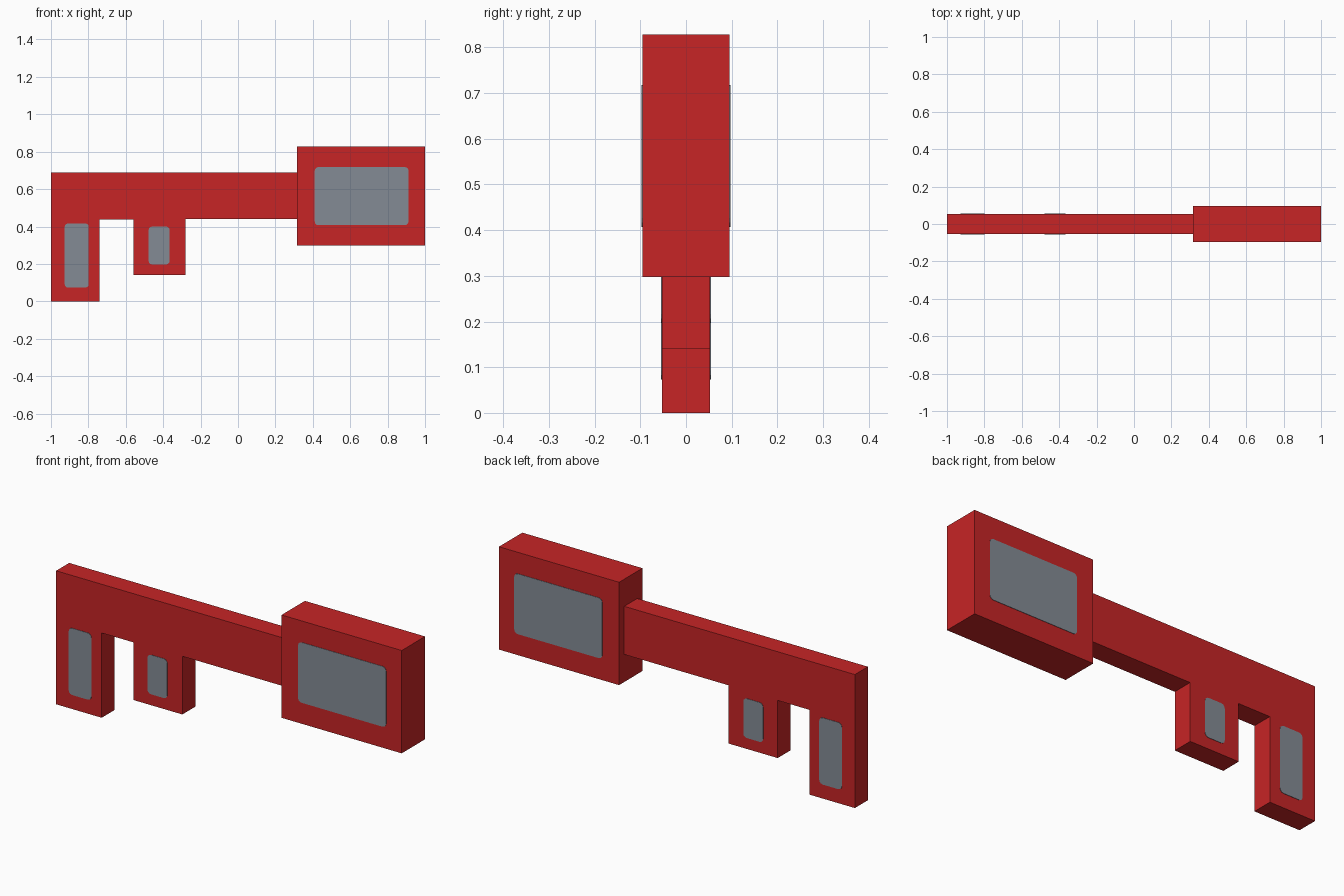
import bpy, bmesh, math

if "Cube" in bpy.data.objects:
    bpy.data.objects.remove(bpy.data.objects["Cube"])


def material(name, rgb):
    m = bpy.data.materials.new(name)
    m.diffuse_color = (*rgb, 1)
    m.use_nodes = True
    m.node_tree.nodes["Principled BSDF"].inputs["Base Color"].default_value = m.diffuse_color
    return m


RED = material("red", (0.57, 0.018, 0.019))
GREY = material("steel grey", (0.23, 0.26, 0.30))


def extrude_profile(name, points, y0, y1, mat):
    """Extrude an x-z outline from y0 to y1."""
    bm = bmesh.new()
    face = bm.faces.new([bm.verts.new((x, y0, z)) for x, z in points])
    new = bmesh.ops.extrude_face_region(bm, geom=[face])["geom"]
    bmesh.ops.translate(bm, vec=(0, y1 - y0, 0),
                        verts=[v for v in new if isinstance(v, bmesh.types.BMVert)])
    bmesh.ops.recalc_face_normals(bm, faces=bm.faces)
    mesh = bpy.data.meshes.new(name)
    bm.to_mesh(mesh)
    bm.free()
    mesh.materials.append(mat)
    obj = bpy.data.objects.new(name, mesh)
    bpy.context.collection.objects.link(obj)
    return obj


def rounded_rect(x0, x1, z0, z1, r=0.02, steps=3):
    pts = []
    corners = [(x1 - r, z1 - r), (x0 + r, z1 - r), (x0 + r, z0 + r), (x1 - r, z0 + r)]
    for q, (cx, cz) in enumerate(corners):
        for i in range(steps + 1):
            a = math.radians(90 * (q + i / steps))
            pts.append((cx + r * math.cos(a), cz + r * math.sin(a)))
    return pts


SHAFT_Y, HANDLE_Y = 0.053, 0.095

# Shaft with its two teeth
extrude_profile("shaft_and_teeth", [
    (-1, 0), (-0.74, 0), (-0.74, 0.437), (-0.56, 0.437), (-0.56, 0.14),
    (-0.28, 0.14), (-0.28, 0.44), (0.315, 0.44), (0.315, 0.688), (-1, 0.688),
], -SHAFT_Y, SHAFT_Y, RED)

# Handle block
extrude_profile("handle", [(0.315, 0.298), (1, 0.298), (1, 0.828), (0.315, 0.828)],
                -HANDLE_Y, HANDLE_Y, RED)

# Thin grey panels on the front and back
panels = [
    ("handle_panel", (0.41, 0.912, 0.407, 0.718), HANDLE_Y),
    ("long_tooth_panel", (-0.927, -0.798, 0.073, 0.417), SHAFT_Y),
    ("short_tooth_panel", (-0.478, -0.365, 0.197, 0.4), SHAFT_Y),
]
for name, rect, y in panels:
    for side, s in (("front", -1), ("back", 1)):
        extrude_profile(f"{name}_{side}", rounded_rect(*rect),
                        s * (y - 0.002), s * (y + 0.002), GREY)
